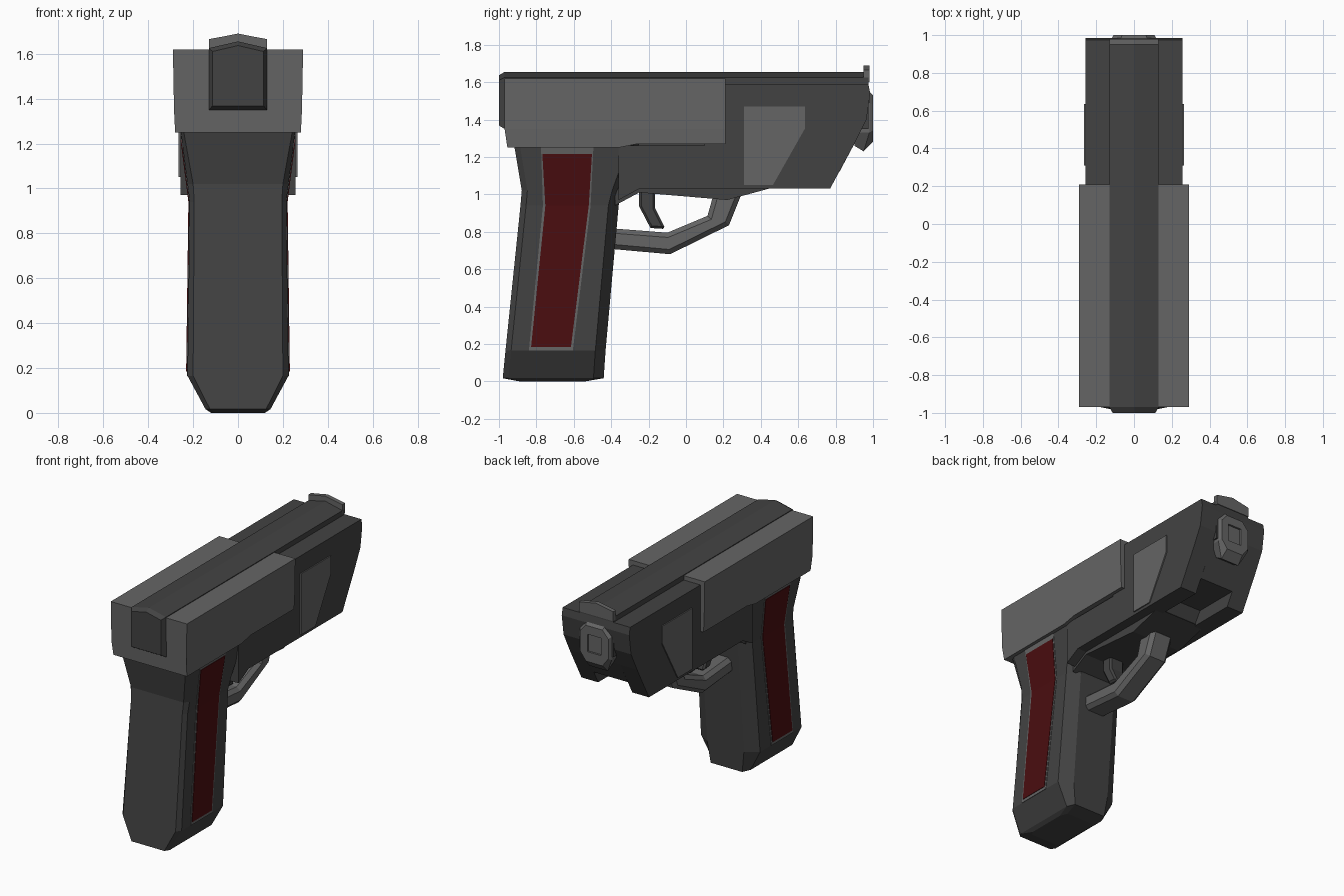
import bpy, bmesh

if "Cube" in bpy.data.objects:
    bpy.data.objects.remove(bpy.data.objects["Cube"])


def material(name, rgb):
    m = bpy.data.materials.new(name)
    m.diffuse_color = (*rgb, 1)
    m.use_nodes = True
    m.node_tree.nodes["Principled BSDF"].inputs["Base Color"].default_value = m.diffuse_color
    return m


DARK = material("dark_grey", (0.055, 0.055, 0.055))
LIGHT = material("mid_grey", (0.13, 0.13, 0.13))
RED = material("red", (0.07, 0.004, 0.005))


def loft(name, rings, mat, mirror=False):
    """Skin a stack of equal-length point rings and cap both ends."""
    bm = bmesh.new()
    for side in ((1, -1) if mirror else (1,)):
        loops = [[bm.verts.new((x * side, y, z)) for x, y, z in r] for r in rings]
        for a, b in zip(loops, loops[1:]):
            for i in range(len(a)):
                j = (i + 1) % len(a)
                bm.faces.new((a[i], a[j], b[j], b[i]))
        bm.faces.new(loops[0][::-1])
        bm.faces.new(loops[-1])
    bmesh.ops.recalc_face_normals(bm, faces=bm.faces)
    me = bpy.data.meshes.new(name)
    bm.to_mesh(me)
    bm.free()
    ob = bpy.data.objects.new(name, me)
    bpy.context.collection.objects.link(ob)
    me.materials.append(mat)
    return ob


def prism(name, profile, x0, x1, mat, mirror=False, bevel=0):
    """Extrude a (y, z) side profile between two x positions."""
    ob = loft(name, [[(x, y, z) for y, z in profile] for x in (x0, x1)], mat, mirror)
    if bevel:
        b = ob.modifiers.new("bevel", 'BEVEL')
        b.width, b.segments, b.limit_method = bevel, 1, 'ANGLE'
        b.angle_limit = 1.2
    return ob


# Slide: section along y, with a slightly tucked lower edge
slide_section = [(.29, 1.62), (.285, 1.35), (.28, 1.26), (-.28, 1.26), (-.285, 1.35), (-.29, 1.62)]


def slide_ring(y, low, rear=0):
    return [(x, y + (rear if z < 1.3 else 0), low if z < 1.3 else z) for x, z in slide_section]


loft("slide", [slide_ring(-.97, 1.25, .015), slide_ring(-.36, 1.25),
               slide_ring(-.26, 1.27), slide_ring(.21, 1.27)], LIGHT)

# Central bar with peaked top, chamfered at the rear
bar = [(-.13, 1.35), (.13, 1.35), (.13, 1.625), (0, 1.655), (-.13, 1.625)]
loft("central_bar", [
    [(x * .87, -1, 1.5 + (z - 1.5) * .88) for x, z in bar],
    [(x, -.97, z) for x, z in bar],
    [(x, .975, z) for x, z in bar]], DARK)

# Front sight
sight = [(-.13, 1.6), (.13, 1.6), (.13, 1.665), (.06, 1.678), (0, 1.69), (-.06, 1.678), (-.13, 1.665)]
loft("front_sight", [[(x, y, z) for x, z in sight] for y in (.95, .98)], LIGHT)

# Frame: two side walls and a core that leaves a channel underneath at the front
walls = [(-.36, 1.26), (-.36, .97), (-.25, 1.03), (.77, 1.03), (.9, 1.27),
         (.965, 1.4), (.985, 1.54), (.975, 1.59), (.1, 1.59), (.1, 1.26)]
prism("frame_side_wall", walls, .13, .257, DARK, mirror=True)
core = [(-.4, 1.3), (-.4, 1.04), (.45, 1.04), (.5, 1.12), (.82, 1.12), (.9, 1.27),
        (.965, 1.4), (.985, 1.54), (.975, 1.59), (-.4, 1.59)]
prism("frame_core", core, -.13, .13, DARK)
prism("underside_block", [(-.38, .94), (-.25, 1.01), (.22, .97), (.46, 1.035), (.4, 1.1), (-.38, 1.1)],
      -.19, .19, DARK)

# Raised side plates
prism("side_plate", [(.31, 1.47), (.635, 1.47), (.635, 1.35), (.465, 1.05), (.31, 1.05)],
      .25, .265, LIGHT, mirror=True)

# Muzzle: octagonal collar turning inward to a bore
octagon = [(.07, .14), (.12, .08), (.12, -.08), (.07, -.15), (-.07, -.15), (-.12, -.08), (-.12, .08), (-.07, .14)]
square = [(.05, .06), (.05, .06), (.05, -.06), (.05, -.06), (-.05, -.06), (-.05, -.06), (-.05, .06), (-.05, .06)]
muzzle = loft("muzzle", [
    [(x, .9, 1.41 + z) for x, z in octagon],
    [(x, .98 - (.03 if z < -.1 else 0), 1.41 + z * (1.2 if z < -.1 else 1)) for x, z in octagon],
    [(x * .9, 1, 1.41 + z * .85) for x, z in octagon],
    [(x + (.002 if i in (1, 2) else -.002 if i in (5, 6) else 0), 1, 1.41 + z)
     for i, (x, z) in enumerate(square)],
    [(x + (.002 if i in (1, 2) else -.002 if i in (5, 6) else 0), .987, 1.41 + z)
     for i, (x, z) in enumerate(square)]], LIGHT)


# Grip: chamfered sections (z, rear y, front y, half width, rear half width, front half width)
def grip_ring(z, y0, y1, w, wr, wf, cr=.03, cf=.055):
    half = [(wr, y0), (w, y0 + cr), (w, y1 - cf), (wf, y1)]
    return [(x, y, z) for x, y in half] + [(-x, y, z) for x, y in half[::-1]]


loft("grip", [
    grip_ring(0, -.89, -.54, .12, .1, .1),
    grip_ring(.017, -.98, -.44, .145, .125, .12),
    grip_ring(.165, -.965, -.43, .225, .2, .14),
    grip_ring(.94, -.885, -.36, .215, .195, .14),
    grip_ring(1.02, -.878, -.34, .225, .2, .15),
    grip_ring(1.27, -.92, -.25, .257, .245, .2)], DARK)


# Grip inlays following the side surface (z, rear y, front y, half width)
def inlay(name, rows, lift, mat):
    loft(name, [[(w - .02, a, z), (w + lift, a, z), (w + lift, b, z), (w - .02, b, z)]
                for z, a, b, w in rows], mat, mirror=True)


inlay("grip_inlay_rim", [(.165, -.84, -.605, .225), (.94, -.765, -.51, .215),
                         (1.25, -.775, -.495, .254)], .003, LIGHT)
inlay("grip_inlay", [(.185, -.828, -.615, .225), (.94, -.752, -.52, .215),
                     (1.215, -.768, -.503, .25)], .006, RED)

# Trigger guard and trigger
prism("trigger_guard", [(-.42, .71), (-.085, .68), (.23, .835), (.3, 1.01), (.15, 1.01),
                        (.115, .885), (-.1, .795), (-.42, .82)], -.085, .085, LIGHT, bevel=.025)
prism("trigger", [(-.25, 1.05), (-.25, .935), (-.19, .82), (-.11, .815), (-.165, .925), (-.165, 1.05)],
      -.055, .055, DARK, bevel=.012)
